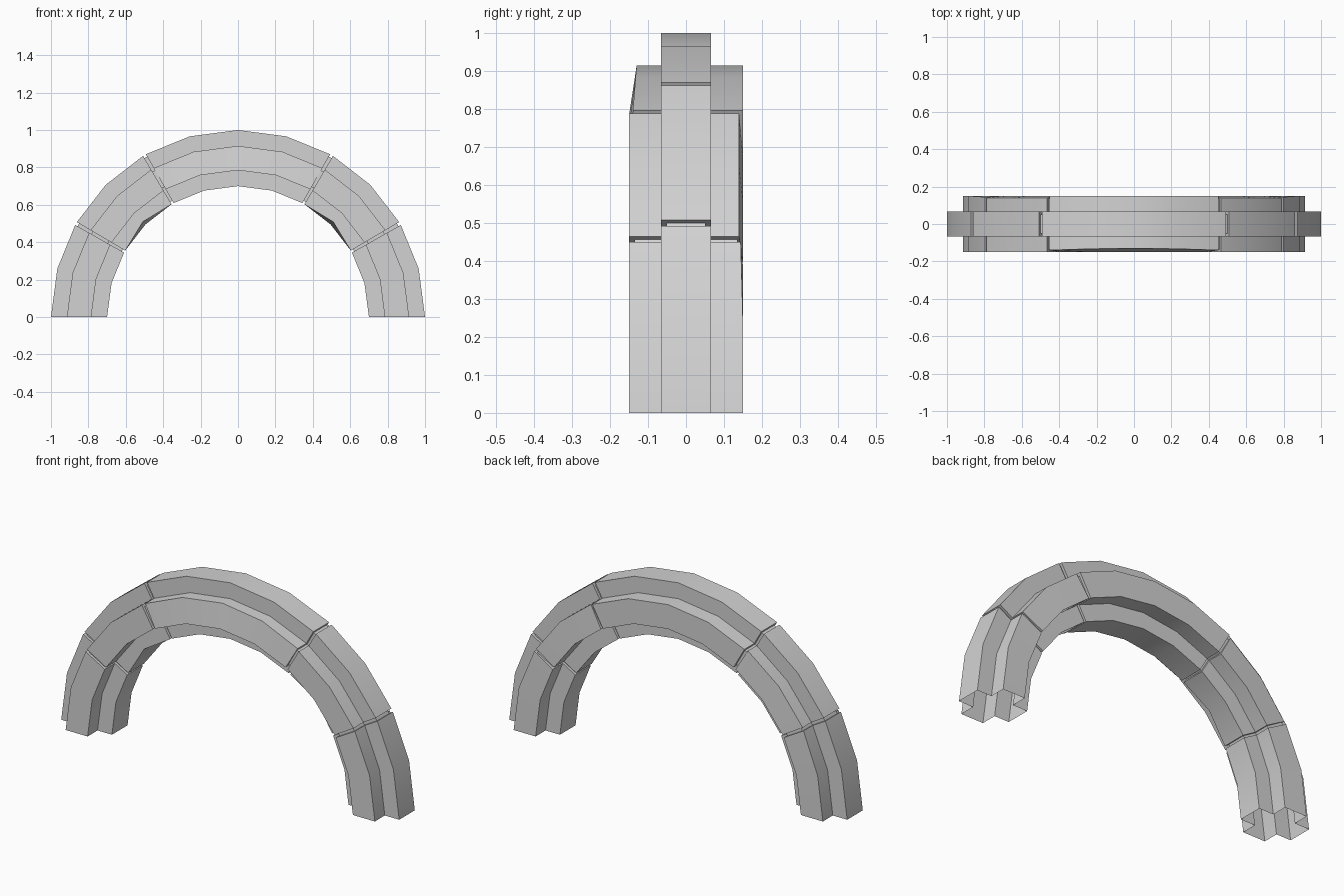
import bpy, bmesh, math

cube = bpy.data.objects.get("Cube")
if cube:
    bpy.data.objects.remove(cube, do_unlink=True)

stone = bpy.data.materials.new("grey stone")
stone.use_nodes = True
stone.diffuse_color = (0.65, 0.65, 0.65, 1)
bsdf = stone.node_tree.nodes["Principled BSDF"]
bsdf.inputs["Base Color"].default_value = stone.diffuse_color
bsdf.inputs["Roughness"].default_value = 0.8

# Cross-shaped section: radius and depth
MID, RIB, SIDE = 0.85, 0.066, 0.15
R_OUT, R_IN, S_OUT, S_IN = 1.0, 0.70, 0.915, 0.785
SECTION = [(R_OUT, -RIB), (R_OUT, RIB), (S_OUT, RIB), (S_OUT, SIDE),
           (S_IN, SIDE), (S_IN, RIB), (R_IN, RIB), (R_IN, -RIB),
           (S_IN, -RIB), (S_IN, -SIDE), (S_OUT, -SIDE), (S_OUT, -RIB)]
GAP, INSET = 0.5, 0.014


def section(inset=0.0):
    """Section pulled inwards by an even margin."""
    return [(r - math.copysign(inset, r - MID), y - math.copysign(inset, y))
            for r, y in SECTION]


def worn(kind, i, angle, r, y):
    """Slightly worn edges, different on each kind of block."""
    if kind == "keystone" and i == 10:
        y += 0.01 + 0.01 * math.cos(math.radians(angle - 90) * 3)
    if kind == "shoulder":
        if i == 3:
            y -= 0.01
        if i == 7 and angle == 45:
            r += 0.02
    if kind == "leg" and i == 3 and angle > 15:
        y -= 0.006
    return r, y


def sweep(name, kind, stations):
    """Loft the section through (angle, inset) stations around the arch."""
    bm = bmesh.new()
    rings = []
    for angle, inset in stations:
        a = math.radians(angle)
        ring = []
        for i, (r, y) in enumerate(section(inset)):
            r, y = worn(kind, i, min(angle, 180 - angle), r, y)
            ring.append(bm.verts.new((r * math.cos(a), y, r * math.sin(a))))
        rings.append(ring)
    n = len(SECTION)
    for low, high in zip(rings, rings[1:]):
        for i in range(n):
            j = (i + 1) % n
            bm.faces.new((low[i], low[j], high[j], high[i]))
    bmesh.ops.recalc_face_normals(bm, faces=bm.faces)
    mesh = bpy.data.meshes.new(name)
    bm.to_mesh(mesh)
    bm.free()
    mesh.materials.append(stone)
    obj = bpy.data.objects.new(name, mesh)
    bpy.context.collection.objects.link(obj)
    bpy.ops.object.select_all(action="DESELECT")
    obj.select_set(True)
    bpy.context.view_layer.objects.active = obj
    bpy.ops.object.shade_smooth_by_angle(angle=math.radians(25))


def block(name, kind, start, end):
    """One arch stone, closing down to the recessed joints at its ends."""
    stations = []
    if start > 0:
        stations += [(start + GAP, INSET), (start + GAP, 0)]
    else:
        stations.append((start, 0))
    stations += [(a, 0) for a in range(start + 15, end, 15)]
    if end < 180:
        stations += [(end - GAP, 0), (end - GAP, INSET)]
    else:
        stations.append((end, 0))
    sweep(name, kind, stations)


# Arch stones
block("left_leg", "leg", 0, 30)
block("left_shoulder", "shoulder", 30, 60)
block("keystone", "keystone", 60, 120)
block("right_shoulder", "shoulder", 120, 150)
block("right_leg", "leg", 150, 180)

# Recessed joints between the stones
for name, angle in (("left_lower_joint", 30), ("left_upper_joint", 60),
                    ("right_upper_joint", 120), ("right_lower_joint", 150)):
    sweep(name, "joint", [(angle - GAP, INSET), (angle + GAP, INSET)])
